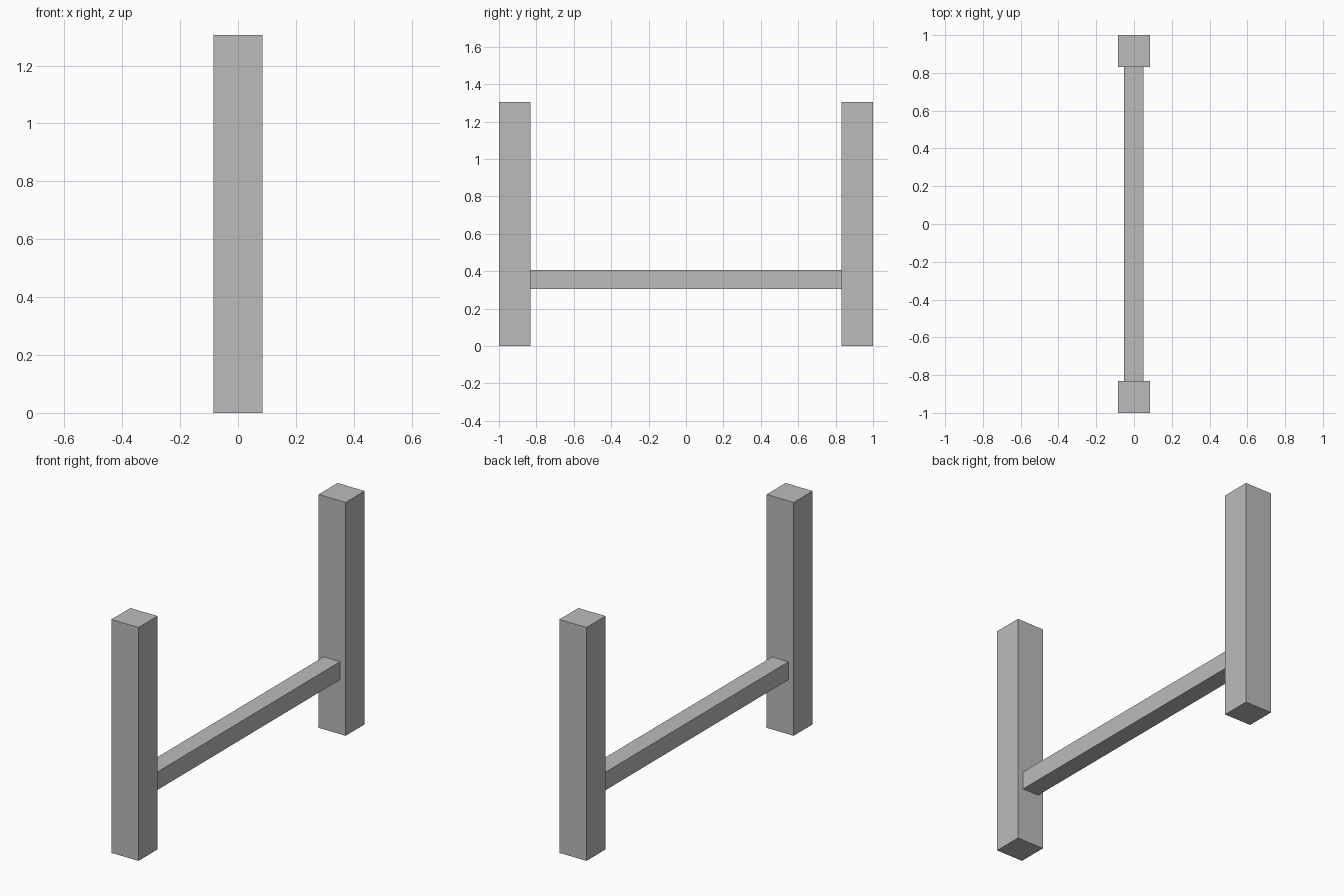
import bpy

if "Cube" in bpy.data.objects:
    bpy.data.objects.remove(bpy.data.objects["Cube"])

# Darker grey for all parts
grey = bpy.data.materials.new("dark_grey")
grey.diffuse_color = (0.5, 0.5, 0.5, 1)
grey.use_nodes = True
grey.node_tree.nodes["Principled BSDF"].inputs["Base Color"].default_value = grey.diffuse_color


def box(name, lo, hi):
    """Add a box spanning the two opposite corners."""
    size = [b - a for a, b in zip(lo, hi)]
    centre = [(a + b) / 2 for a, b in zip(lo, hi)]
    bpy.ops.mesh.primitive_cube_add(size=1, location=centre)
    obj = bpy.context.object
    obj.name = name
    obj.scale = size
    bpy.ops.object.transform_apply(location=False, rotation=False, scale=True)
    obj.data.materials.append(grey)
    return obj


HALF = 0.084      # half width of a post
INNER = 0.832     # inner face of a post
HEIGHT = 1.306

# Upright posts at both ends
for name, y0, y1 in (("front_post", -1, -INNER), ("back_post", INNER, 1)):
    box(name, (-HALF, y0, 0), (HALF, y1, HEIGHT))

# Thin cross rail joining the posts
box("cross_rail", (-0.052, -INNER, 0.305), (0.05, INNER, 0.406))
